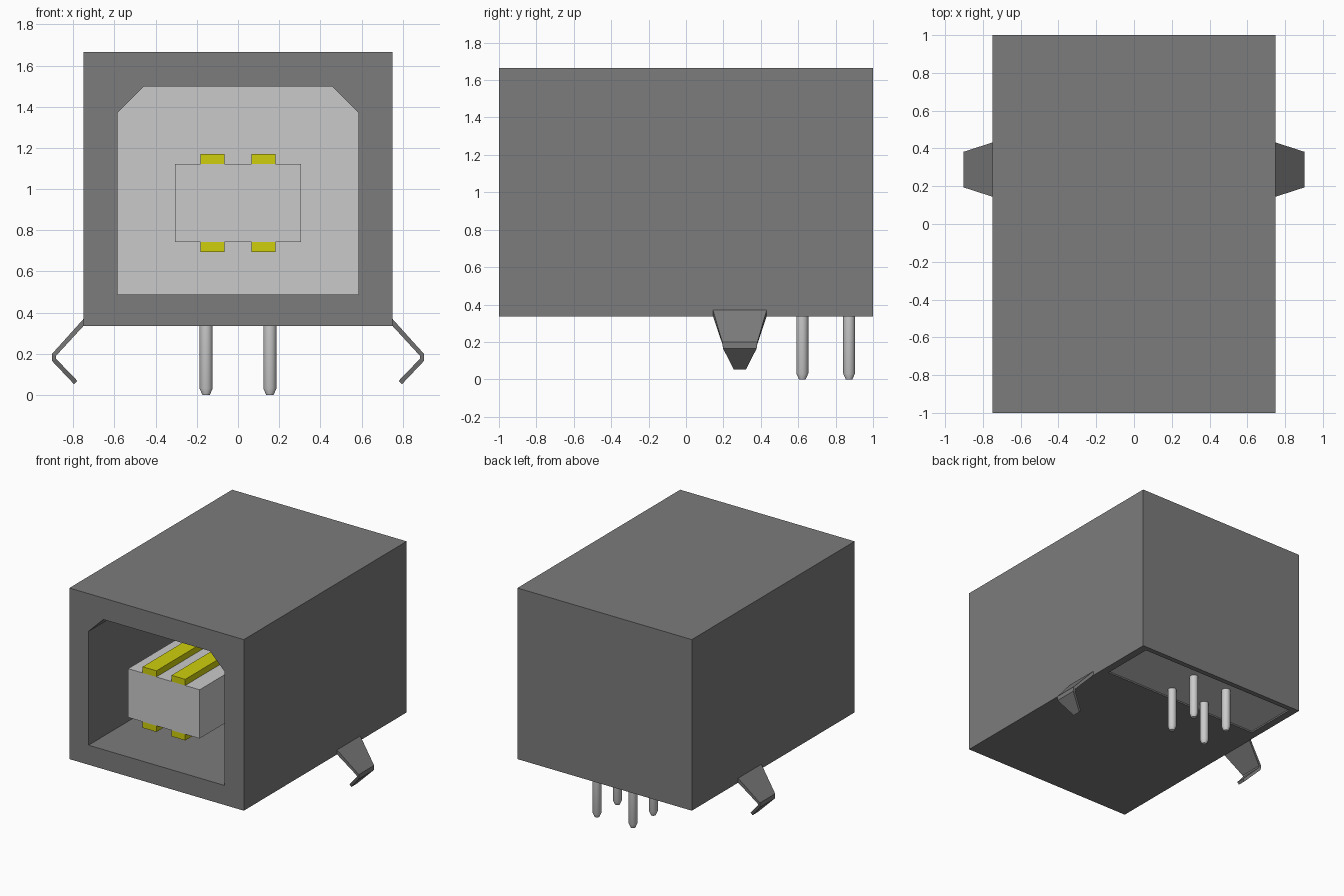
import bpy, bmesh, math

cube = bpy.data.objects.get("Cube")
if cube:
    bpy.data.objects.remove(cube, do_unlink=True)


def material(name, rgb):
    m = bpy.data.materials.new(name)
    m.use_nodes = True
    m.diffuse_color = (*rgb, 1)
    m.node_tree.nodes["Principled BSDF"].inputs["Base Color"].default_value = (*rgb, 1)
    return m


DARK = material("dark grey metal", (0.2, 0.2, 0.2))
LIGHT = material("light grey plastic", (0.59, 0.59, 0.59))
PALE = material("pale pin metal", (0.6, 0.6, 0.6))
YELLOW = material("yellow contact", (0.62, 0.62, 0.004))


def make_object(name, bm, mat):
    bmesh.ops.recalc_face_normals(bm, faces=bm.faces[:])
    mesh = bpy.data.meshes.new(name)
    bm.to_mesh(mesh)
    bm.free()
    mesh.materials.append(mat)
    ob = bpy.data.objects.new(name, mesh)
    bpy.context.scene.collection.objects.link(ob)
    return ob


def loft(name, rings, mat):
    """Join rings of equal point count into a closed solid."""
    bm = bmesh.new()
    loops = [[bm.verts.new(p) for p in ring] for ring in rings]
    n = len(loops[0])
    for a, b in zip(loops, loops[1:]):
        for i in range(n):
            j = (i + 1) % n
            bm.faces.new((a[i], a[j], b[j], b[i]))
    bm.faces.new(loops[0])
    bm.faces.new(loops[-1])
    return make_object(name, bm, mat)


def prism(name, outline, y0, y1, mat):
    """Extrude an x-z outline along y."""
    return loft(name, [[(x, y, z) for x, z in outline] for y in (y0, y1)], mat)


def box(name, x0, x1, y0, y1, z0, z1, mat):
    return prism(name, [(x0, z0), (x1, z0), (x1, z1), (x0, z1)], y0, y1, mat)


# Shell with a chamfered front mouth and a rear pocket open underneath
shell = box("shell", -0.75, 0.75, -1, 1, 0.335, 1.665, DARK)
mouth = [(-0.585, 0.487), (0.585, 0.487), (0.585, 1.372),
         (0.458, 1.498), (-0.458, 1.498), (-0.585, 1.372)]
cutters = [box("pocket_cutter", -0.69, 0.69, 0.53, 0.96, 0.2, 1.55, DARK),
           prism("mouth_cutter", mouth, -1.2, 0.6, DARK)]
for cutter in cutters:
    mod = shell.modifiers.new(cutter.name, "BOOLEAN")
    mod.operation = "DIFFERENCE"
    mod.solver = "EXACT"
    mod.object = cutter
    cutter.hide_render = True
    cutter.hide_viewport = True
    cutter.display_type = "WIRE"

# Bake the cuts so that no helper objects stay behind
bpy.context.view_layer.update()
graph = bpy.context.evaluated_depsgraph_get()
cut_mesh = bpy.data.meshes.new_from_object(shell.evaluated_get(graph))
shell.modifiers.clear()
shell.data = cut_mesh
for cutter in cutters:
    bpy.data.objects.remove(cutter, do_unlink=True)

# Insulator block in the pocket and the tongue reaching to the mouth
box("insulator", -0.688, 0.688, 0.532, 0.958, 0.345, 1.548, LIGHT)
box("tongue", -0.307, 0.307, -0.91, 0.54, 0.743, 1.122, LIGHT)

# Two contact strips above and two below the tongue
for side, sx in (("left", 1), ("right", -1)):
    x0, x1 = sorted((sx * 0.065, sx * 0.183))
    box("upper_contact_" + side, x0, x1, -0.91, 0.54, 1.122, 1.17, YELLOW)
    box("lower_contact_" + side, x0, x1, -0.91, 0.54, 0.695, 0.743, YELLOW)

# Bent, tapering board clips: outer x, z, inner x, z, half width
CLIP = [(0.748, 0.372, 0.748, 0.338, 0.144),
        (0.903, 0.200, 0.884, 0.190, 0.094),
        (0.903, 0.165, 0.884, 0.176, 0.090),
        (0.796, 0.052, 0.780, 0.068, 0.032)]
for side, sx in (("left", 1), ("right", -1)):
    rings = [[(sx * xo, 0.288 - w, zo), (sx * xo, 0.288 + w, zo),
              (sx * xi, 0.288 + w, zi), (sx * xi, 0.288 - w, zi)]
             for xo, zo, xi, zi, w in CLIP]
    loft("clip_" + side, rings, DARK)

# Four round pins with tapered tips
for row, y in (("front", 0.622), ("rear", 0.872)):
    for side, x in (("left", 0.155), ("right", -0.155)):
        rings = [[(x + r * math.cos(i * math.tau / 20),
                   y + r * math.sin(i * math.tau / 20), z) for i in range(20)]
                 for r, z in ((0.018, 0), (0.032, 0.032), (0.032, 0.36))]
        pin = loft(f"pin_{row}_{side}", rings, PALE)
        bpy.ops.object.select_all(action="DESELECT")
        pin.select_set(True)
        bpy.context.view_layer.objects.active = pin
        bpy.ops.object.shade_smooth_by_angle(angle=math.radians(25))
